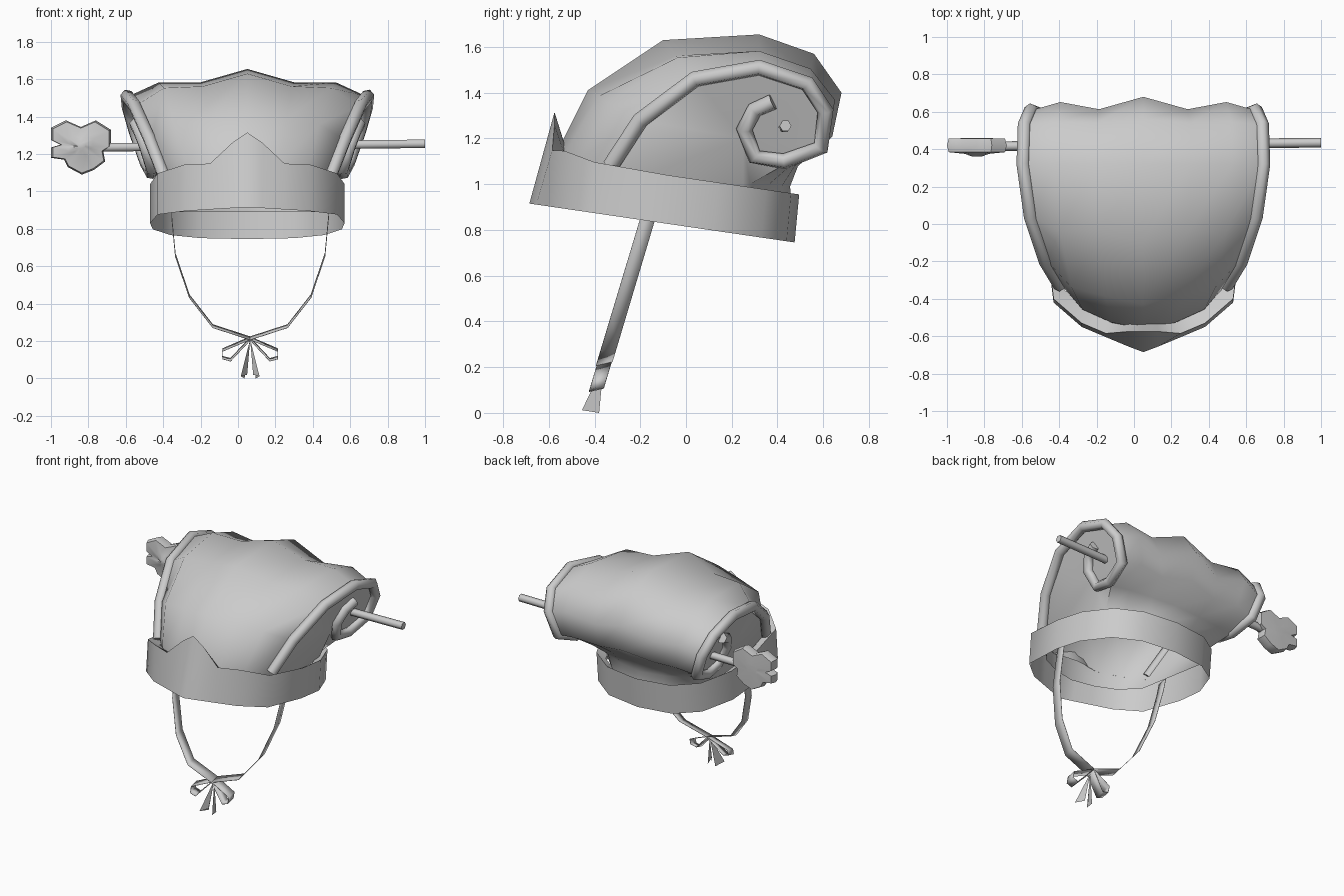
import bpy, bmesh, math
from mathutils import Vector

cube = bpy.data.objects.get("Cube")
if cube:
    bpy.data.objects.remove(cube)

CX = 0.05  # centre line of the hat

grey = bpy.data.materials.new("plain_grey")
grey.use_nodes = True
grey.diffuse_color = (0.6, 0.6, 0.6, 1)
grey.node_tree.nodes["Principled BSDF"].inputs["Base Color"].default_value = (0.6, 0.6, 0.6, 1)


def finish(name, bm, smooth=None):
    bmesh.ops.remove_doubles(bm, verts=bm.verts, dist=0.0005)
    bmesh.ops.recalc_face_normals(bm, faces=bm.faces)
    mesh = bpy.data.meshes.new(name)
    bm.to_mesh(mesh)
    bm.free()
    mesh.materials.append(grey)
    ob = bpy.data.objects.new(name, mesh)
    bpy.context.scene.collection.objects.link(ob)
    if smooth:
        bpy.ops.object.select_all(action='DESELECT')
        ob.select_set(True)
        bpy.context.view_layer.objects.active = ob
        bpy.ops.object.shade_smooth_by_angle(angle=math.radians(smooth))
    return ob


def loft(bm, rows, closed=False):
    """Skin a list of equally long point rows."""
    grid = [[bm.verts.new(p) for p in row] for row in rows]
    n = len(grid[0])
    for a, b in zip(grid, grid[1:]):
        for i in range(n if closed else n - 1):
            j = (i + 1) % n
            bm.faces.new((a[i], a[j], b[j], b[i]))
    return grid


def tube(bm, path, radius, normal, sides=6):
    """Sweep a round section along a path lying in one plane."""
    path = [Vector(p) for p in path]
    rows = []
    for i, p in enumerate(path):
        before = (p - path[i - 1]).normalized() if i else None
        after = (path[i + 1] - p).normalized() if i < len(path) - 1 else None
        t = ((before or after) + (after or before)).normalized()
        side = t.cross(normal).normalized()
        angles = [math.tau * k / sides for k in range(sides)]
        rows.append([p + radius * (side * math.cos(a) + normal * math.sin(a)) for a in angles])
    grid = loft(bm, rows, closed=True)
    bm.faces.new(grid[0])
    bm.faces.new(grid[-1])


LEAN_Y, LEAN_Z = .08, .34  # how the side walls spread backward and upward


def wall_x(y, z):
    """Half width of the crown on its leaning side walls."""
    return .435 + LEAN_Y * (y + .33) + LEAN_Z * (z - 1.08)


# Crown: side edge, centre ridge, fullness of the two folds between, and width
sections = [
    ((-.33, .98), (-.57, 1.0), .85, .55, 1),
    ((-.33, 1.08), (-.56, 1.15), .85, .55, 1),
    ((-.2, 1.28), (-.43, 1.41), .8, .6, 1),
    ((.04, 1.46), (-.1, 1.63), .6, .55, 1),
    ((.32, 1.51), (.32, 1.655), .5, .5, 1),
    ((.53, 1.44), (.56, 1.57), .3, .5, 1),
    ((.61, 1.32), (.68, 1.4), .05, .6, 1),
    ((.59, 1.16), (.64, 1.21), .2, .5, 1),
    ((.42, 1.08), (.49, 1.08), .8, .5, 1),
    ((.28, 1.0), (.455, .99), .8, .45, .92),
    ((.25, .89), (.465, .89), .8, .45, .92),
]
rows = []
for edge, mid, valley, fold, width in sections:
    row = []
    for u, w in ((-1, 0), (-.75, fold), (-.4, valley), (0, 1), (.4, valley), (.75, fold), (1, 0)):
        y, z = Vector(edge).lerp(Vector(mid), w)
        row.append((CX + u * width * wall_x(*edge), y, z))
    rows.append(row)
bm = bmesh.new()
grid = loft(bm, rows)
for col, s in ((0, -1), (-1, 1)):
    hub = bm.verts.new((CX + s * wall_x(.25, 1.2), .25, 1.2))
    rim = [r[col] for r in grid]
    for a, b in zip(rim, rim[1:] + rim[:1]):
        bm.faces.new((a, b, hub))
finish("crown", bm, 50)

# Rolled trim ending in a spiral on each side wall
spiral = [s[0] for s in sections[1:8]] + [(.43, 1.1), (.3, 1.12), (.255, 1.24), (.3, 1.325), (.38, 1.36)]
for name, s in (("left_trim", 1), ("right_trim", -1)):
    bm = bmesh.new()
    path = [(CX + s * (wall_x(y, z) + .01), y, z) for y, z in spiral]
    tube(bm, path, .036, Vector((s, -LEAN_Y, -LEAN_Z)).normalized())
    finish(name, bm, 75)

# Tilted brim band with a raised front point: half outline x, y, height
half = [(0, -.685, .4), (.08, -.655, .35), (.2, -.605, .245), (.33, -.55, .25), (.48, -.42, .22),
        (.52, -.1, .21), (.505, .12, .21), (.41, .33, .21), (.25, .44, .21), (0, .475, .21)]
outline = half + [(-x, y, h) for x, y, h in reversed(half[1:-1])]
bottom, top, ledge = [], [], []
for x, y, h in outline:
    base = .815 - .1466 * y
    lean = .02 + max(0, h - .25) * .6
    bottom.append((CX + x, y, base))
    top.append((CX + x, y + lean, base + h))
    ledge.append((CX + x * .87, (y + lean) * .9 + .005, base + min(h, .24) - .04))
bm = bmesh.new()
loft(bm, [bottom, top, ledge], closed=True)
finish("brim_band", bm, 65)


def strap_y(z):
    return -.17 - (.84 - z) * .3


def ribbon(name, path, width):
    """Thin ribbon whose width runs front to back."""
    bm = bmesh.new()
    rows = [[(x, strap_y(z) + d * width / 2, z + d * width * .12) for d in (-1, 1)] for x, z in path]
    loft(bm, rows)
    thickness = finish(name, bm, 60).modifiers.new("thickness", 'SOLIDIFY')
    thickness.thickness = .003
    thickness.offset = 0


# Chin strap, bow loops and tails
KX = 0.065
for side, s in (("left", 1), ("right", -1)):
    strap = [(.42, .95), (.42, .87), (.4, .66), (.325, .44), (.2, .28), (0, .215)]
    ribbon(side + "_strap", [(KX + s * x, z) for x, z in strap], .072)
    loop = [(0, .215), (.148, .152), (.148, .112), (.105, .1), (0, .212)]
    ribbon(side + "_bow_loop", [(KX + s * x, z) for x, z in loop], .065)
    bm = bmesh.new()
    tail = [(0, -.36, .21), (.016, -.4, .02), (.05, -.455, .012), (.03, -.38, .0)]
    v = [bm.verts.new((KX + s * x, y, z)) for x, y, z in tail]
    bm.faces.new((v[0], v[1], v[2]))
    bm.faces.new((v[0], v[2], v[3]))
    finish(side + "_bow_tail", bm)

# Long pin through the spirals
bm = bmesh.new()
tube(bm, [(-.78, .415, 1.235), (1, .435, 1.255)], .026, Vector((0, 0, 1)))
finish("hat_pin", bm, 75)

# Blossom on the pin: rounded lobes parted by shallow notches
FX, FY, FZ = -.84, .42, 1.24
lobes = [(-.92, 1.38), (-.84, 1.345), (-.76, 1.38), (-.68, 1.33), (-.68, 1.24), (-.72, 1.215),
         (-.71, 1.16), (-.77, 1.115), (-.835, 1.09), (-.91, 1.13), (-.93, 1.17), (-1, 1.18),
         (-1, 1.235), (-.95, 1.25), (-1, 1.275), (-1, 1.34)]


def flower_ring(scale, y):
    return [(FX + scale * (x - FX), y, FZ + scale * (z - FZ)) for x, z in lobes]


bm = bmesh.new()
grid = loft(bm, [flower_ring(.15, FY - .06), flower_ring(.4, FY - .045), flower_ring(.94, FY - .036),
                 flower_ring(1, FY), flower_ring(.94, FY + .036), flower_ring(.3, FY + .04)], closed=True)
bm.faces.new(grid[0])
bm.faces.new(grid[-1])
finish("pin_flower", bm, 50)
